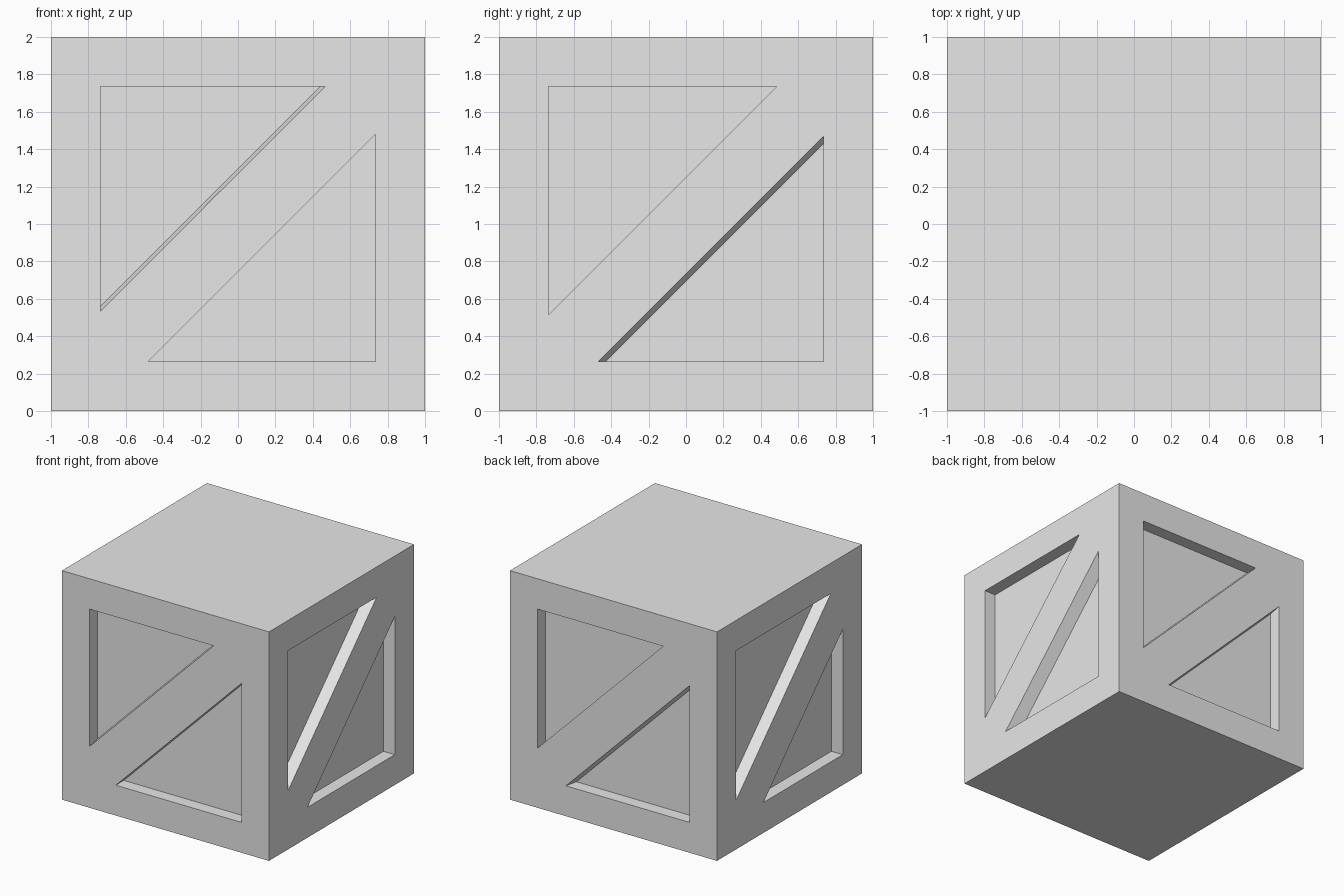
import bpy
import bmesh
from math import pi
from mathutils import Matrix, Vector

if "Cube" in bpy.data.objects:
    bpy.data.objects.remove(bpy.data.objects["Cube"], do_unlink=True)

INSET = 0.735    # half-width of the recessed square
DEPTH = 0.11     # how far the panels sit behind the frame
PROUD = 0.03     # how far the cutters stick out

# One row per side, going round from the front: the brace's upper and lower
# edge offsets from the diagonal, each at the surface and at the panel
SIDES = [
    ((0.27, 0.295), (-0.255, -0.255)),
    ((0.25, 0.25), (-0.265, -0.305)),
    ((0.255, 0.255), (-0.275, -0.30)),
    ((0.165, 0.165), (-0.375, -0.375)),
]


def make_object(name, bm):
    mesh = bpy.data.meshes.new(name)
    bm.to_mesh(mesh)
    bm.free()
    obj = bpy.data.objects.new(name, mesh)
    bpy.context.collection.objects.link(obj)
    return obj


def triangle(offset, y):
    """Triangle beside the diagonal brace; the sign of offset picks the half."""
    s = 1 if offset > 0 else -1
    a = INSET
    points = [(-s * a, offset - s * a), (s * a - offset, s * a), (-s * a, s * a)]
    return [Vector((u, y, 1 + v)) for u, v in points]


def add_recess(bm, edge, turn):
    """Tapered triangular prism that sinks one half of a side."""
    surface, panel = edge
    outer = surface - (panel - surface) * PROUD / DEPTH
    front = [bm.verts.new(turn @ p) for p in triangle(outer, -1 - PROUD)]
    back = [bm.verts.new(turn @ p) for p in triangle(panel, -1 + DEPTH)]
    bm.faces.new(front)
    bm.faces.new(back[::-1])
    for i in range(3):
        j = (i + 1) % 3
        bm.faces.new((front[j], front[i], back[i], back[j]))


# Crate body
bm = bmesh.new()
bmesh.ops.create_cube(bm, size=2, matrix=Matrix.Translation((0, 0, 1)))
crate = make_object("crate", bm)

# Recesses on the four sides, leaving a frame and a diagonal brace
bm = bmesh.new()
for i, edges in enumerate(SIDES):
    turn = Matrix.Rotation(i * pi / 2, 4, "Z")
    for edge in edges:
        add_recess(bm, edge, turn)
bmesh.ops.recalc_face_normals(bm, faces=bm.faces)
cutter = make_object("recess_cutter", bm)
cutter.hide_render = True

cut = crate.modifiers.new("recesses", "BOOLEAN")
cut.operation = "DIFFERENCE"
cut.solver = "EXACT"
cut.object = cutter
bpy.context.view_layer.objects.active = crate
bpy.ops.object.modifier_apply(modifier=cut.name)
bpy.data.objects.remove(cutter, do_unlink=True)

# Plain grey surface
grey = bpy.data.materials.new("light_grey")
grey.use_nodes = True
colour = (0.8, 0.8, 0.8, 1)
grey.diffuse_color = colour
grey.node_tree.nodes["Principled BSDF"].inputs["Base Color"].default_value = colour
crate.data.materials.clear()
crate.data.materials.append(grey)
